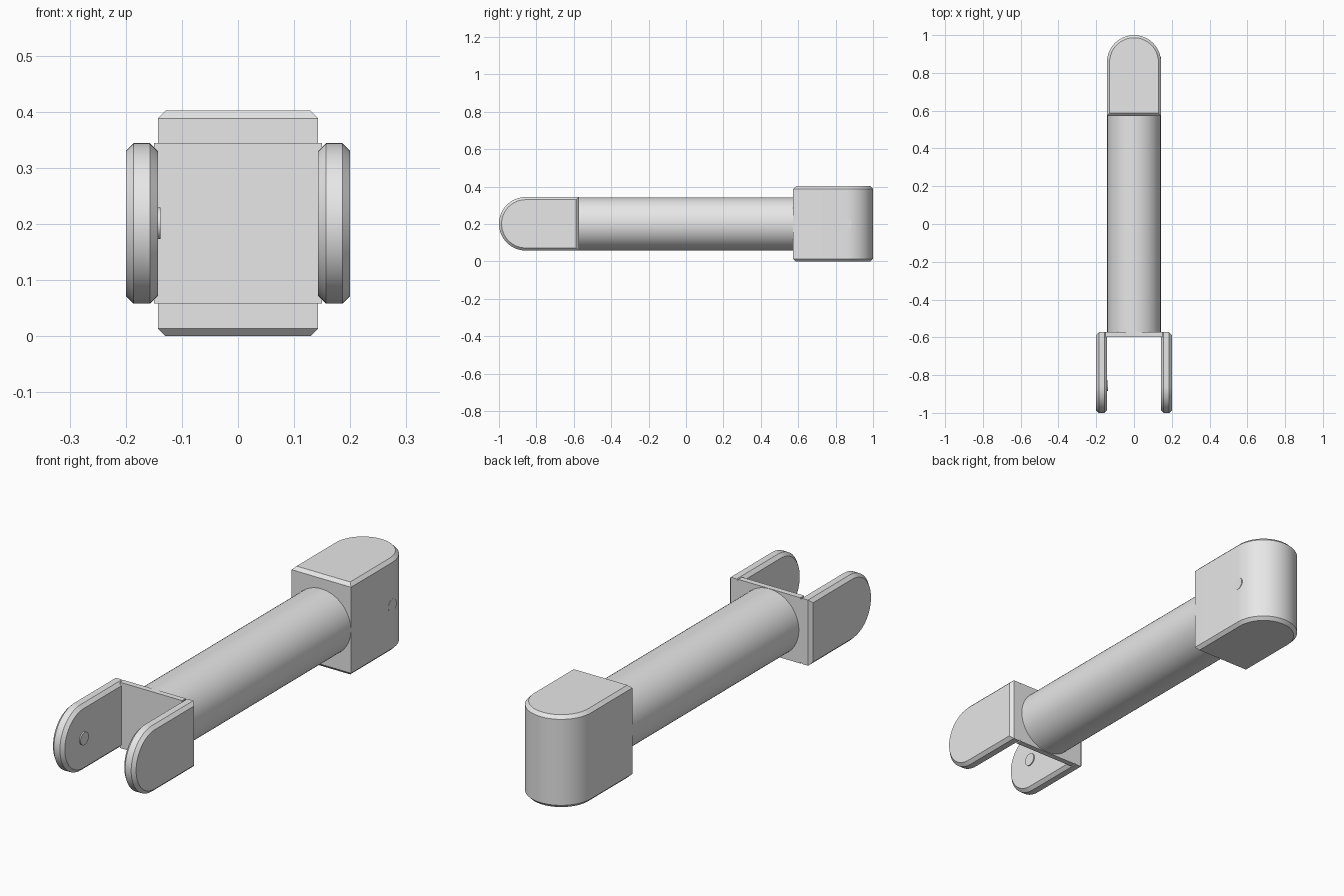
import bpy, bmesh, math
from mathutils import Matrix, Vector

cube = bpy.data.objects.get("Cube")
if cube:
    bpy.data.objects.remove(cube, do_unlink=True)

MID = 0.201      # height of the centre line
HALF = 0.143     # half width of the rounded ends
FLAT = 0.573     # where the ends meet the tube
CUT = 0.014      # chamfer size

grey = bpy.data.materials.new("grey metal")
grey.use_nodes = True
grey.diffuse_color = (0.8, 0.8, 0.8, 1)
grey.node_tree.nodes["Principled BSDF"].inputs["Base Color"].default_value = (0.8, 0.8, 0.8, 1)


def finish(name, bm):
    bmesh.ops.recalc_face_normals(bm, faces=bm.faces)
    mesh = bpy.data.meshes.new(name)
    bm.to_mesh(mesh)
    bm.free()
    mesh.materials.append(grey)
    mesh.shade_smooth()
    mesh.set_sharp_from_angle(angle=math.radians(30))
    obj = bpy.data.objects.new(name, mesh)
    bpy.context.collection.objects.link(obj)
    return obj


def outline(inset, flat_inset, steps=32):
    """Flat-backed outline with a round tip, as (along, across) pairs."""
    r = HALF - inset
    pts = [(FLAT + flat_inset, -r)]
    for i in range(steps + 1):
        a = math.pi * (i / steps - 0.5)
        pts.append((1 - HALF + r * math.cos(a), r * math.sin(a)))
    return pts + [(FLAT + flat_inset, r)]


def rounded_slab(name, layers, place):
    """Stack outlines given as (level, inset, flat inset) and skin them."""
    bm = bmesh.new()
    rings = [[bm.verts.new(place(u, v, w)) for u, v in outline(i, f)]
             for w, i, f in layers]
    n = len(rings[0])
    for a, b in zip(rings, rings[1:]):
        for k in range(n):
            m = (k + 1) % n
            bm.faces.new((a[k], a[m], b[m], b[k]))
    bm.faces.new(rings[0][::-1])
    bm.faces.new(rings[-1])
    return finish(name, bm)


def rod(name, radius, start, end, segments):
    start, end = Vector(start), Vector(end)
    axis = end - start
    turn = axis.to_track_quat('Z', 'Y').to_matrix().to_4x4()
    bm = bmesh.new()
    bmesh.ops.create_cone(bm, cap_ends=True, segments=segments, radius1=radius,
                          radius2=radius, depth=axis.length,
                          matrix=Matrix.Translation((start + end) / 2) @ turn)
    return finish(name, bm)


# Solid rear end, rounded about the vertical axis
top = 2 * MID
rounded_slab("rear_block",
             [(0, CUT, CUT), (CUT, 0, 0), (top - CUT, 0, 0), (top, CUT, CUT)],
             lambda u, v, w: (v, u, w))

# Fork arms, rounded about the side-to-side axis
for side, name in ((1, "left_fork_arm"), (-1, "right_fork_arm")):
    rounded_slab(name,
                 [(HALF, CUT, 0), (HALF + CUT, 0, 0),
                  (0.2 - CUT, 0, 0), (0.2, CUT, CUT)],
                 lambda u, v, w: (side * w, -u, MID + v))

# Plate joining the arms
bm = bmesh.new()
bmesh.ops.create_cube(bm, size=1, matrix=Matrix.Translation((0, -FLAT - 0.0125, MID))
                      @ Matrix.Diagonal((0.3, 0.025, 2 * HALF, 1)))
finish("fork_plate", bm)

# Tube between the two ends
rod("tube", HALF - 0.001, (0, -FLAT - 0.005, MID), (0, FLAT + 0.005, MID), 64)

# Small pivot bosses
pivot = 1 - HALF
rod("fork_boss", 0.028, (-0.16, -pivot, MID), (-0.138, -pivot, MID), 24)
rod("block_boss", 0.028, (0.12, pivot, MID), (HALF + 0.001, pivot, MID), 24)
